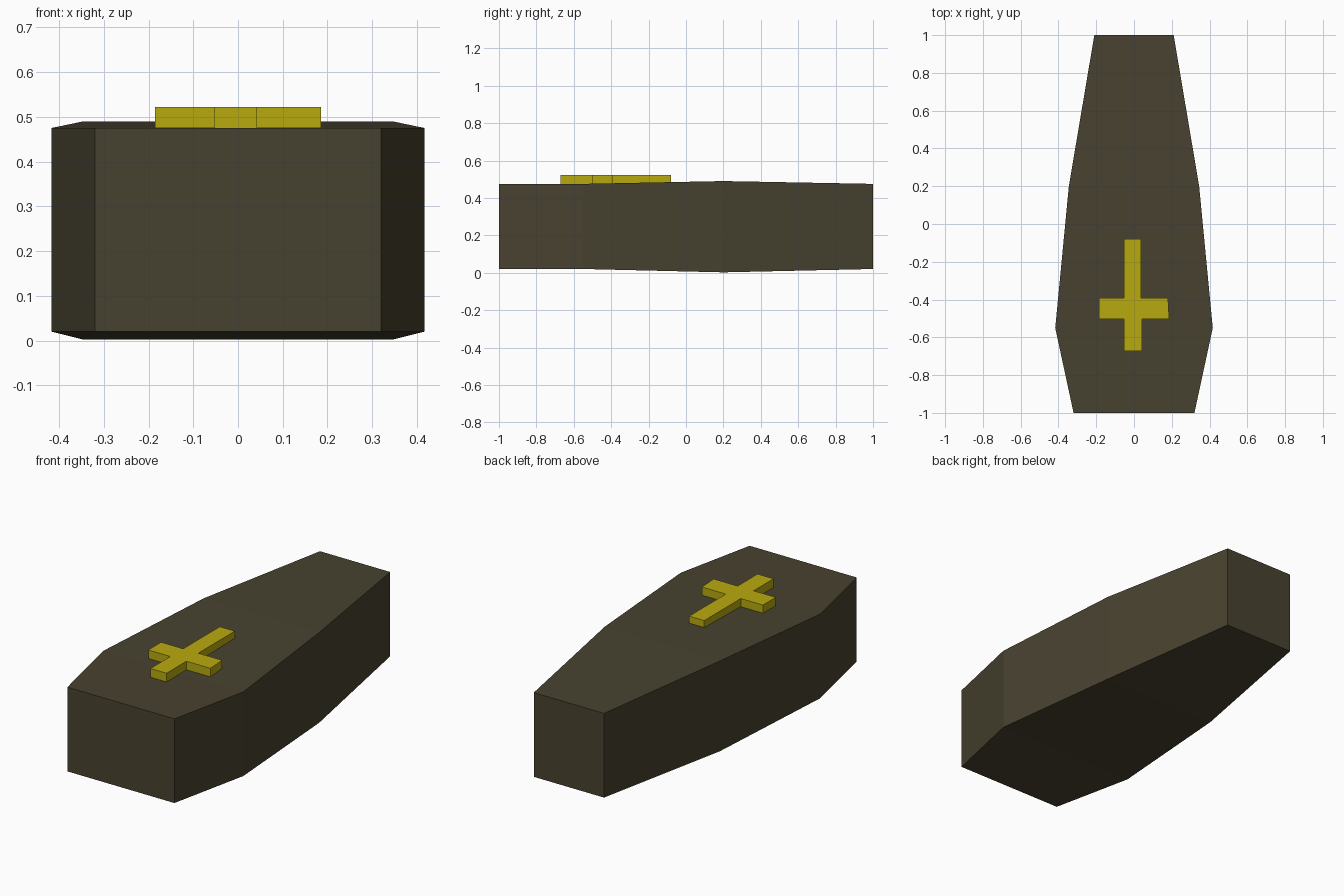
import bpy
import bmesh

if "Cube" in bpy.data.objects:
    bpy.data.objects.remove(bpy.data.objects["Cube"])


def material(name, rgb):
    m = bpy.data.materials.new(name)
    m.diffuse_color = (*rgb, 1.0)
    m.use_nodes = True
    m.node_tree.nodes["Principled BSDF"].inputs["Base Color"].default_value = m.diffuse_color
    return m


def make_object(name, bm, mat):
    bmesh.ops.recalc_face_normals(bm, faces=bm.faces[:])
    mesh = bpy.data.meshes.new(name)
    bm.to_mesh(mesh)
    bm.free()
    mesh.materials.append(mat)
    obj = bpy.data.objects.new(name, mesh)
    bpy.context.collection.objects.link(obj)
    return obj


dark_wood = material("dark wood", (0.064, 0.054, 0.029))
gold = material("gold", (0.485, 0.40, 0.005))

# Coffin body: rectangular sections (y, half width, bottom, top) joined in a row
sections = [
    (-1.00, 0.320, 0.020, 0.475),
    (-0.55, 0.417, 0.020, 0.475),
    (0.20, 0.345, 0.002, 0.490),
    (1.00, 0.210, 0.020, 0.475),
]
bm = bmesh.new()
rings = [
    [bm.verts.new(p) for p in ((-w, y, lo), (w, y, lo), (w, y, hi), (-w, y, hi))]
    for y, w, lo, hi in sections
]
for a, b in zip(rings, rings[1:]):
    for i in range(4):
        j = (i + 1) % 4
        bm.faces.new((a[i], a[j], b[j], b[i]))
bm.faces.new(rings[0])
bm.faces.new(rings[-1])
make_object("coffin_body", bm, dark_wood)

# Cross on the lid: extruded outline
outline = [
    (-0.053, -0.672), (0.043, -0.672), (0.043, -0.502), (0.186, -0.502),
    (0.180, -0.392), (0.037, -0.392), (0.037, -0.080), (-0.053, -0.080),
    (-0.053, -0.392), (-0.185, -0.392), (-0.185, -0.502), (-0.053, -0.502),
]
bm = bmesh.new()
base = bm.faces.new([bm.verts.new((x, y, 0.473)) for x, y in outline])
top = bmesh.ops.extrude_face_region(bm, geom=[base], use_keep_orig=True)["geom"]
bmesh.ops.translate(bm, vec=(0, 0, 0.049),
                    verts=[v for v in top if isinstance(v, bmesh.types.BMVert)])
make_object("lid_cross", bm, gold)
